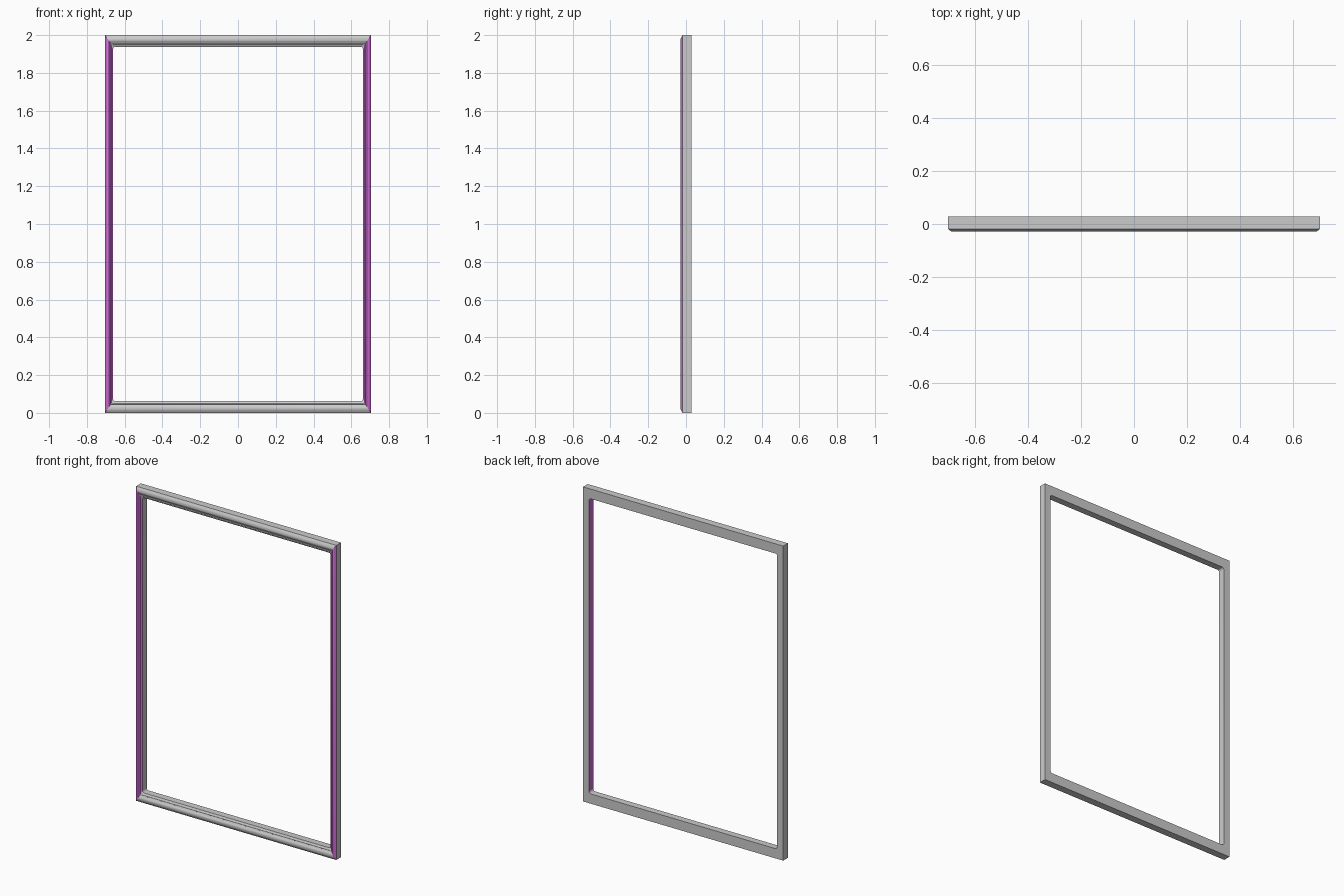
import bpy, bmesh, math

if "Cube" in bpy.data.objects:
    bpy.data.objects.remove(bpy.data.objects["Cube"])

HALF_W, HEIGHT = 0.704, 2.0
RAIL_X, RAIL_Z = 0.042, 0.062      # rail widths: uprights, top and bottom
SEGS = 4                           # steps in each inner corner

# Moulding section: (inset fraction, y, corner radius)
PROFILE = [
    (0.00, 0.029, 0), (0.00, -0.018, 0), (0.07, -0.021, 0),
    (0.20, -0.025, 0), (0.29, -0.028, 0), (0.38, -0.029, 0),
    (0.47, -0.028, 0), (0.56, -0.024, 0), (0.64, -0.021, 0),
    (0.72, -0.019, 0), (0.74, -0.021, 0.004), (0.82, -0.021, 0.008),
    (0.87, -0.018, 0.010), (0.93, -0.017, 0.012), (1.00, -0.014, 0.014),
    (1.00, 0.029, 0.014),
]
INNER_WALL = len(PROFILE) - 2


def loop_points(t, y, r):
    """Rectangle loop with rounded corners, counter-clockwise from the front."""
    hx = HALF_W - t * RAIL_X
    hz = HEIGHT / 2 - t * RAIL_Z
    pts = []
    for k, (sx, sz) in enumerate([(1, 1), (-1, 1), (-1, -1), (1, -1)]):
        for i in range(SEGS + 1):
            a = math.pi / 2 * (k + i / SEGS)
            pts.append((sx * (hx - r) + r * math.cos(a), y,
                        HEIGHT / 2 + sz * (hz - r) + r * math.sin(a)))
    return pts


def material(name, color):
    m = bpy.data.materials.new(name)
    m.diffuse_color = color
    m.use_nodes = True
    m.node_tree.nodes["Principled BSDF"].inputs["Base Color"].default_value = m.diffuse_color
    return m


# Mitred frame swept around the opening
bm = bmesh.new()
rings = [[bm.verts.new(p) for p in loop_points(*s)] for s in PROFILE]
n = len(rings[0])
for j, ring in enumerate(rings):
    nxt = rings[(j + 1) % len(rings)]
    for i in range(n):
        k = (i + 1) % n
        f = bm.faces.new((ring[i], ring[k], nxt[k], nxt[i]))
        # Purple: front moulding of both uprights and one inner wall
        side = i // (SEGS + 1) if i % (SEGS + 1) == SEGS else None
        front = 1 <= j < INNER_WALL
        if (side in (1, 3) and front) or (side == 3 and j == INNER_WALL):
            f.material_index = 1
bmesh.ops.remove_doubles(bm, verts=bm.verts, dist=1e-5)
bmesh.ops.recalc_face_normals(bm, faces=bm.faces)
mesh = bpy.data.meshes.new("moulded_frame")
bm.to_mesh(mesh)
bm.free()

frame = bpy.data.objects.new("moulded_frame", mesh)
bpy.context.collection.objects.link(frame)
mesh.materials.append(material("plain_grey", (0.8, 0.8, 0.8, 1)))
mesh.materials.append(material("purple", (0.65, 0.15, 0.7, 1)))

# Smooth mouldings with crisp mitres
bpy.context.view_layer.objects.active = frame
frame.select_set(True)
bpy.ops.object.shade_smooth_by_angle(angle=math.radians(30))
